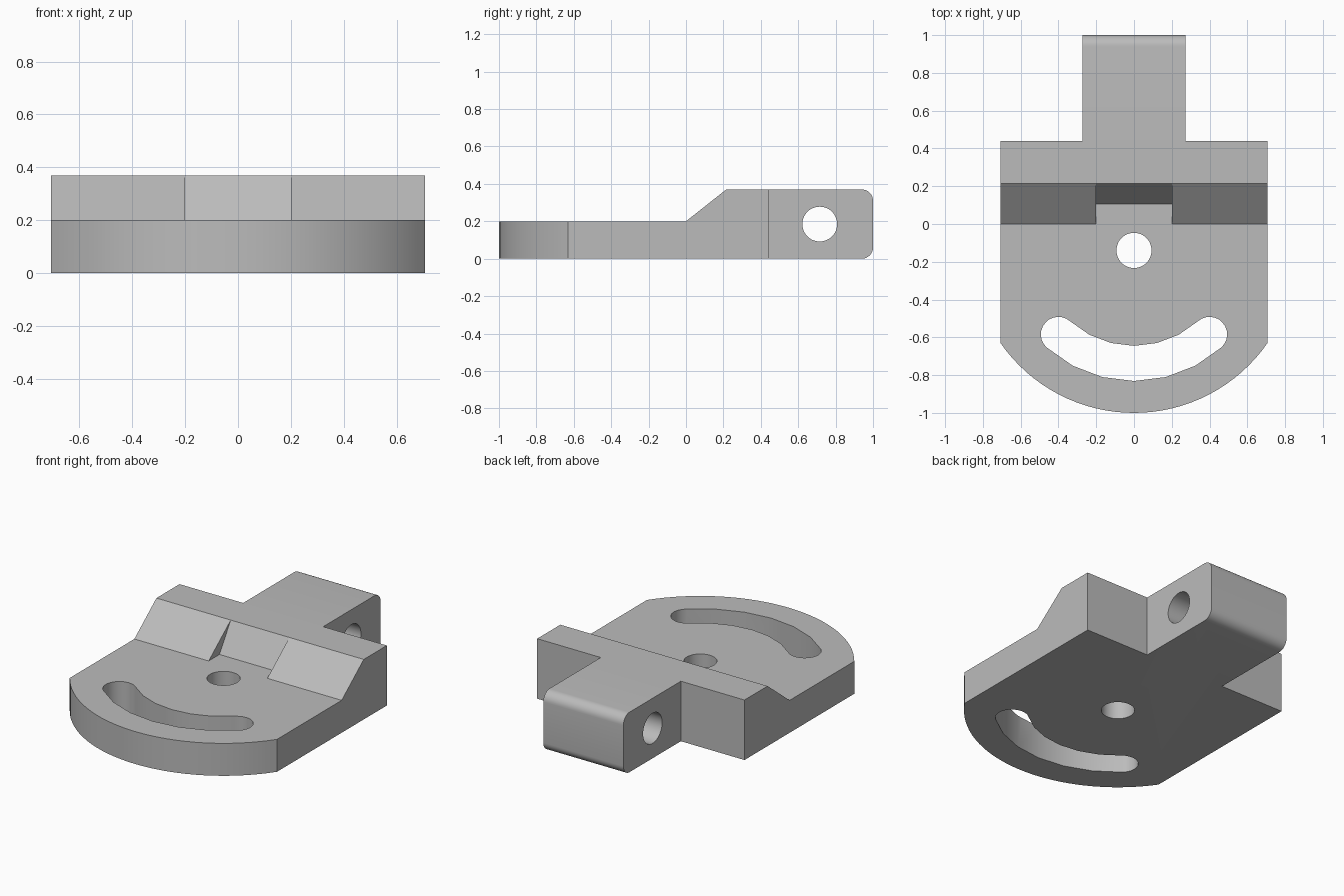
import bpy, bmesh
from math import sin, cos, pi, radians, degrees, asin

if "Cube" in bpy.data.objects:
    bpy.data.objects.remove(bpy.data.objects["Cube"], do_unlink=True)

HALF_W, TAIL_W, HEIGHT, PLATE = 0.707, 0.273, 0.37, 0.2
PIVOT = -0.14            # y of the pivot hole, centre of all front arcs
HOLE_R = 0.093

grey = bpy.data.materials.new("plain grey")
grey.use_nodes = True
grey.diffuse_color = (0.5, 0.5, 0.5, 1)
grey.node_tree.nodes["Principled BSDF"].inputs["Base Color"].default_value = (0.5, 0.5, 0.5, 1)


def prism(name, points, lo, hi, axis="z"):
    """Extrude a closed outline along z (points are x, y) or x (points are y, z)."""
    place = (lambda p, h: (p[0], p[1], h)) if axis == "z" else (lambda p, h: (h, p[0], p[1]))
    bm = bmesh.new()
    bottom = bm.faces.new([bm.verts.new(place(p, lo)) for p in points])
    new = bmesh.ops.extrude_face_region(bm, geom=[bottom])["geom"]
    moved = [v for v in new if isinstance(v, bmesh.types.BMVert)]
    shift = place((0, 0), hi - lo)
    bmesh.ops.translate(bm, verts=moved, vec=shift)
    bmesh.ops.recalc_face_normals(bm, faces=bm.faces)
    mesh = bpy.data.meshes.new(name)
    bm.to_mesh(mesh)
    bm.free()
    mesh.materials.append(grey)
    obj = bpy.data.objects.new(name, mesh)
    bpy.context.collection.objects.link(obj)
    return obj


def arc(cx, cy, r, start, end, steps):
    """Points on an arc, angles in degrees."""
    angles = [radians(start + (end - start) * i / steps) for i in range(steps + 1)]
    return [(cx + r * cos(a), cy + r * sin(a)) for a in angles]


def circle(cx, cy, r, sides=48):
    return arc(cx, cy, r, 0, 360, sides)[:-1]


# Body: round-fronted plate with a narrower tail
front_r = 1 + PIVOT
spread = degrees(asin(HALF_W / front_r))
outline = arc(0, PIVOT, front_r, 270 - spread, 270 + spread, 32)
outline += [(HALF_W, 0.44), (TAIL_W, 0.44), (TAIL_W, 1),
            (-TAIL_W, 1), (-TAIL_W, 0.44), (-HALF_W, 0.44)]
body = prism("bracket_body", outline, 0, HEIGHT)

# Rounded tail end
bm = bmesh.new()
bm.from_mesh(body.data)
ends = [e for e in bm.edges if all(v.co.y > 0.99 for v in e.verts)
        and abs(e.verts[0].co.z - e.verts[1].co.z) < 0.01]
bmesh.ops.bevel(bm, geom=ends, offset=0.06, segments=8, profile=0.5, affect="EDGES")
bm.to_mesh(body.data)
bm.free()

# Curved slot outline around the pivot, with round ends
SLOT_R, SLOT_END, SLOT_STEPS = 0.598, 42, 6
slot = arc(0, PIVOT, SLOT_R + HOLE_R, 270 - SLOT_END, 270 + SLOT_END, SLOT_STEPS)
for side in (1, -1):
    a = radians(270 + side * SLOT_END)
    turn = 270 + side * SLOT_END + (0 if side > 0 else 180)
    slot += arc(SLOT_R * cos(a), PIVOT + SLOT_R * sin(a), HOLE_R, turn, turn + 180, 12)[1:-1]
    if side > 0:
        slot += arc(0, PIVOT, SLOT_R - HOLE_R, 270 + SLOT_END, 270 - SLOT_END, SLOT_STEPS)

# Ramp and notch profiles share the same top edge
RAMP_TOP, TOP = 0.215, 0.54
run = RAMP_TOP * (TOP - PLATE) / (HEIGHT - PLATE)
notch_foot = 0.105
notch_run = notch_foot + (RAMP_TOP - notch_foot) * 2
cutters = [
    prism("ramp_cutter", [(-1.2, PLATE), (0, PLATE), (run, TOP), (-1.2, TOP)], -1, 1, "x"),
    prism("notch_cutter", [(-0.1, PLATE), (notch_foot, PLATE), (notch_run, TOP), (-0.1, TOP)],
          -0.2, 0.2, "x"),
    prism("pivot_hole_cutter", circle(0, PIVOT, HOLE_R), -0.1, 0.6),
    prism("slot_cutter", slot, -0.1, 0.6),
    prism("tail_hole_cutter", circle(0.715, HEIGHT / 2, HOLE_R), -1, 1, "x"),
]

# Cut and clean up
bpy.ops.object.select_all(action="DESELECT")
bpy.context.view_layer.objects.active = body
body.select_set(True)
for cutter in cutters:
    cutter.hide_render = True
    cut = body.modifiers.new(cutter.name, "BOOLEAN")
    cut.operation, cut.solver, cut.object = "DIFFERENCE", "EXACT", cutter
    bpy.ops.object.modifier_apply(modifier=cut.name)
    bpy.data.objects.remove(cutter, do_unlink=True)
bpy.ops.object.shade_smooth_by_angle(angle=radians(30))
